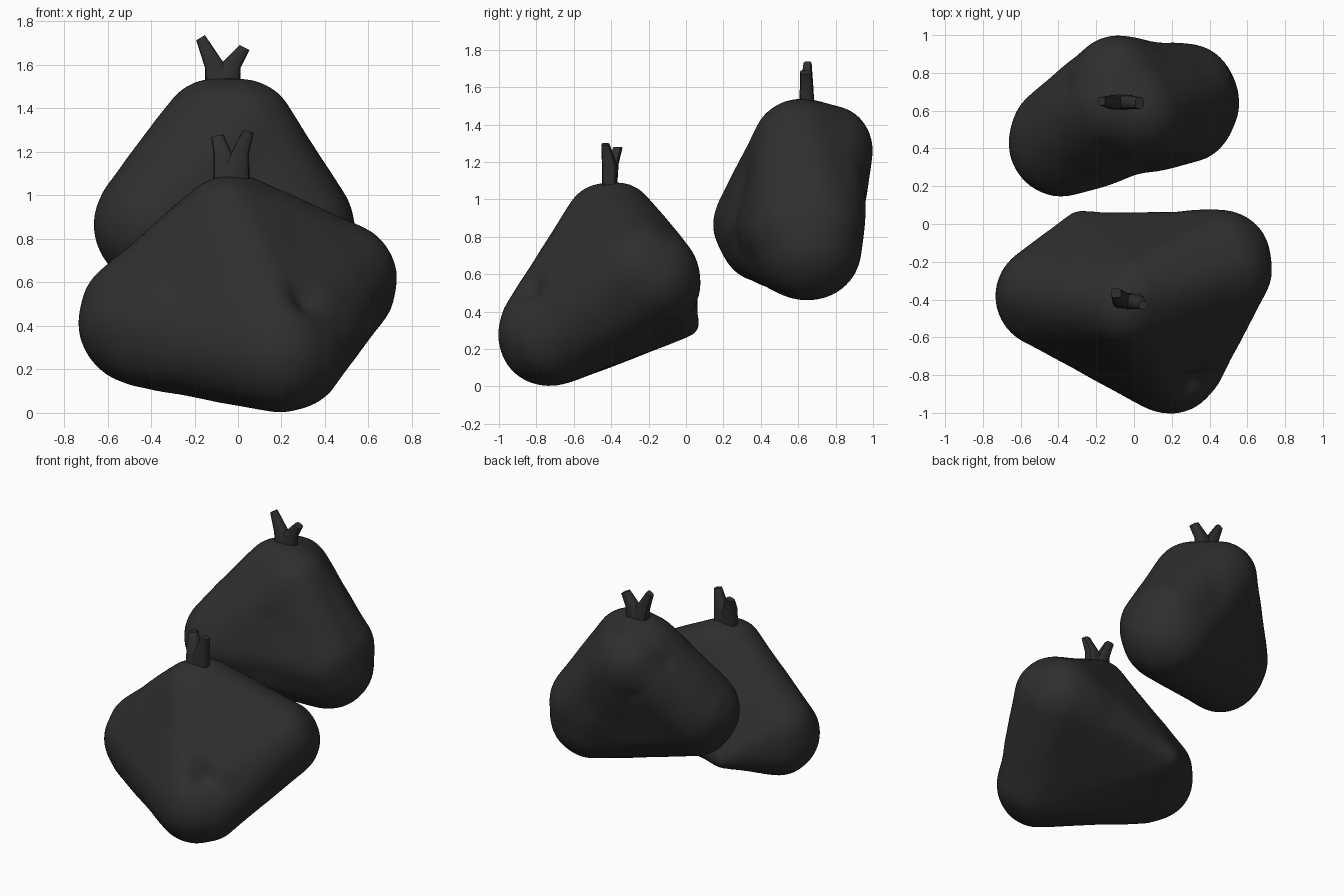
import bpy, bmesh, math
from mathutils import Vector, Matrix, noise

cube = bpy.data.objects.get("Cube")
if cube:
    bpy.data.objects.remove(cube, do_unlink=True)

plastic = bpy.data.materials.new("black_plastic")
plastic.use_nodes = True
COLOUR = (0.028, 0.028, 0.029, 1)
plastic.diffuse_color = COLOUR
bsdf = plastic.node_tree.nodes["Principled BSDF"]
bsdf.inputs["Base Color"].default_value = COLOUR
bsdf.inputs["Roughness"].default_value = 0.6


def make_object(name, bm):
    mesh = bpy.data.meshes.new(name)
    bm.to_mesh(mesh)
    bm.free()
    mesh.materials.append(plastic)
    obj = bpy.data.objects.new(name, mesh)
    bpy.context.collection.objects.link(obj)
    bpy.ops.object.select_all(action="DESELECT")
    obj.select_set(True)
    bpy.context.view_layer.objects.active = obj
    return obj


def make_bag(name, lobes, dents):
    """Stretch a skin round bulging lobes, soften it and press in creases."""
    bm = bmesh.new()
    for centre, radius in lobes:
        bmesh.ops.create_icosphere(bm, subdivisions=4, radius=radius,
                                   matrix=Matrix.Translation(centre))
    hull = bmesh.ops.convex_hull(bm, input=bm.verts[:])
    keep = {g for g in hull["geom"] if isinstance(g, bmesh.types.BMFace)}
    bmesh.ops.delete(bm, geom=[f for f in bm.faces if f not in keep], context="FACES")
    bmesh.ops.delete(bm, geom=[v for v in bm.verts if not v.link_faces], context="VERTS")
    obj = make_object(name, bm)
    remesh = obj.modifiers.new("even_skin", "REMESH")
    remesh.mode = "VOXEL"
    remesh.voxel_size = 0.025
    soften = obj.modifiers.new("soften", "SMOOTH")
    soften.factor, soften.iterations = 0.5, 4
    for mod in (remesh, soften):
        bpy.ops.object.modifier_apply(modifier=mod.name)

    # Creases run along a segment and push the skin inward
    mesh = obj.data
    moves = []
    for v in mesh.vertices:
        push = 0.005 * noise.noise(v.co * 5)
        for start, end, width, depth in dents:
            a, b = Vector(start), Vector(end)
            t = max(0, min(1, (v.co - a).dot(b - a) / (b - a).length_squared))
            dist = (v.co - a.lerp(b, t)).length
            push -= depth * math.exp(-(dist / width) ** 2)
        moves.append(v.co + v.normal * push)
    for v, co in zip(mesh.vertices, moves):
        v.co = co
    mesh.materials.clear()
    mesh.materials.append(plastic)
    for p in mesh.polygons:
        p.material_index = 0
    bpy.ops.object.shade_smooth()


def make_ear(name, rings):
    """Loft rounded rings given as centre, half width, half depth, tilt."""
    bm = bmesh.new()
    sides, loops = 12, []
    for centre, hx, hy, tilt in rings:
        loop = []
        for i in range(sides):
            a = math.tau * i / sides
            c, s = math.cos(a), math.sin(a)
            x = hx * math.copysign(abs(c) ** 0.6, c)
            y = hy * math.copysign(abs(s) ** 0.6, s)
            loop.append(bm.verts.new(Vector(centre) + Vector((x, y, x * tilt))))
        loops.append(loop)
    for low, high in zip(loops, loops[1:]):
        for i in range(sides):
            j = (i + 1) % sides
            bm.faces.new((low[i], low[j], high[j], high[i]))
    bm.faces.new(loops[0][::-1])
    bm.faces.new(loops[-1])
    make_object(name, bm)
    bpy.ops.object.shade_smooth_by_angle(angle=math.radians(40))


# Front bag
make_bag("front_bag", [
    ((-0.05, -0.43, 0.87), 0.22),    # gathered top
    ((0.01, -0.37, 0.875), 0.215),
    ((-0.46, -0.38, 0.41), 0.275),   # right lobe, with fuller top and base
    ((-0.49, -0.36, 0.47), 0.235),
    ((-0.42, -0.42, 0.37), 0.255),
    ((0.46, -0.19, 0.585), 0.265),   # left lobe
    ((0.475, -0.24, 0.62), 0.255),
    ((0.19, -0.73, 0.275), 0.275),   # front lobe
    ((0.23, -0.71, 0.27), 0.26),
    ((0.18, -0.73, 0.31), 0.268),
    ((-0.29, 0.015, 0.33), 0.06),    # back corner
], [
    ((0.30, -0.82, 0.50), (0.39, -0.71, 0.40), 0.08, 0.06),
    ((0.24, -0.80, 0.57), (0.32, -0.78, 0.48), 0.05, 0.015),
    ((-0.10, 0.05, 0.35), (0.20, 0.05, 0.45), 0.10, 0.015),
])

# Back bag
make_bag("back_bag", [
    ((-0.11, 0.64, 1.29), 0.25),     # gathered top, two shoulders
    ((0.02, 0.60, 1.29), 0.245),
    ((-0.09, 0.755, 1.265), 0.245),  # back bulge
    ((-0.385, 0.425, 0.865), 0.28),  # right lobe, with fuller base and back
    ((-0.37, 0.43, 0.82), 0.265),
    ((-0.38, 0.47, 0.89), 0.275),
    ((0.265, 0.65, 0.75), 0.293),    # left lobe, a broad slab
    ((0.28, 0.70, 0.86), 0.255),
    ((0.28, 0.58, 0.84), 0.255),
], [
    ((0.14, 0.95, 1.18), (0.12, 0.97, 0.95), 0.10, 0.012),
    ((-0.33, 0.72, 1.30), (-0.22, 0.88, 1.12), 0.05, 0.02),
    ((0.02, 0.34, 1.10), (0.02, 0.28, 0.80), 0.10, 0.02),
])

# Knotted ties, each a neck splitting into two ears
make_ear("front_tie_right_ear", [
    ((-0.03, -0.41, 1.04), 0.085, 0.04, 0), ((-0.07, -0.40, 1.19), 0.042, 0.04, 0),
    ((-0.095, -0.365, 1.275), 0.028, 0.025, 0.2)])
make_ear("front_tie_left_ear", [
    ((-0.03, -0.41, 1.04), 0.085, 0.04, 0), ((0.008, -0.41, 1.19), 0.042, 0.04, 0),
    ((0.048, -0.43, 1.295), 0.024, 0.022, -0.25)])
make_ear("back_tie_right_ear", [
    ((-0.07, 0.645, 1.49), 0.08, 0.042, 0), ((-0.11, 0.645, 1.60), 0.042, 0.036, 0.3),
    ((-0.172, 0.65, 1.725), 0.02, 0.022, 0.6)])
make_ear("back_tie_left_ear", [
    ((-0.07, 0.645, 1.49), 0.08, 0.042, 0), ((-0.03, 0.645, 1.60), 0.042, 0.036, -0.3),
    ((0.03, 0.64, 1.68), 0.023, 0.03, -0.5)])
